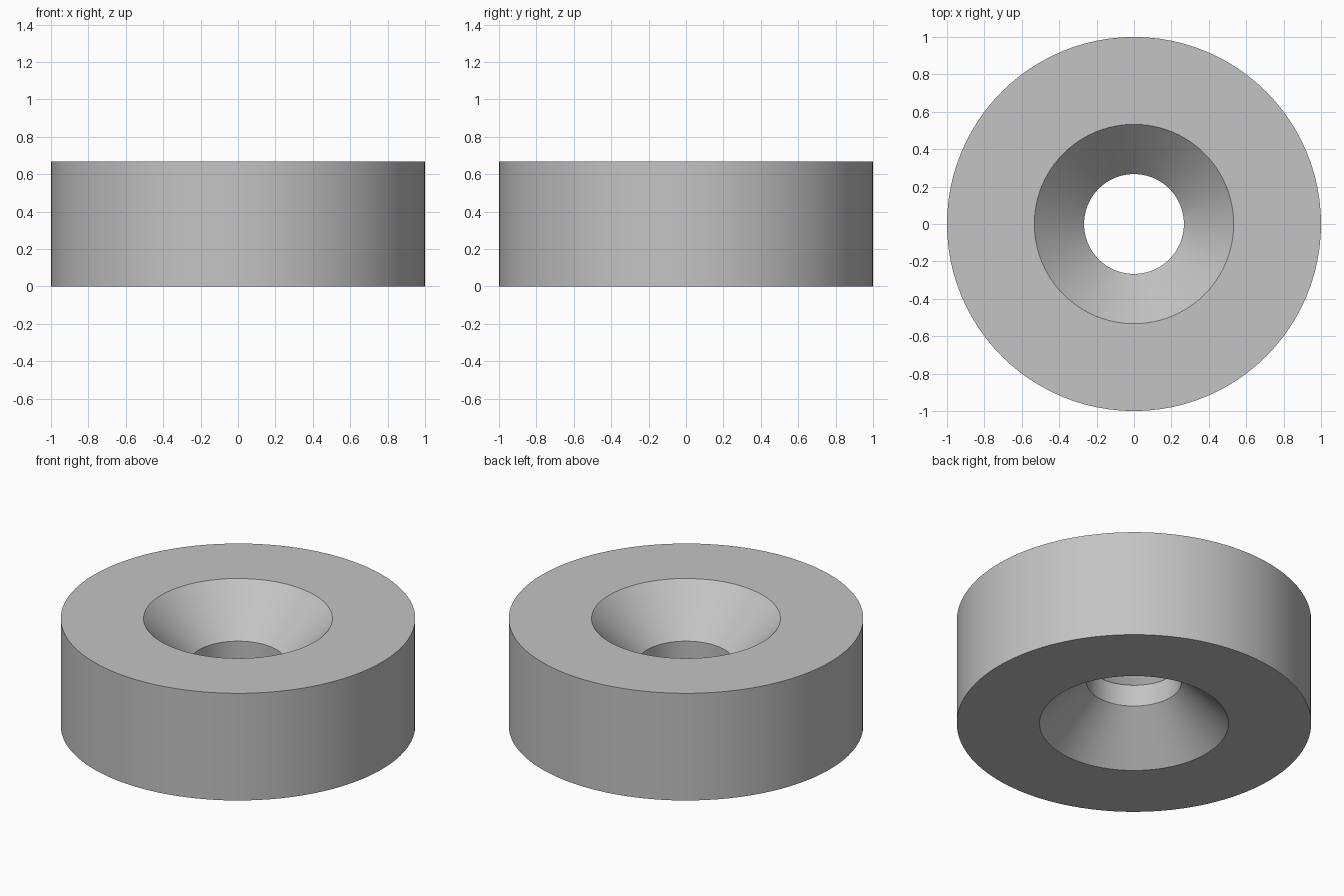
import bpy
import bmesh
import math

cube = bpy.data.objects.get("Cube")
if cube:
    bpy.data.objects.remove(cube, do_unlink=True)

# Main dimensions
HEIGHT = 0.667
OUTER = 1.0
RIM = 0.533
BORE = 0.267
SINK = RIM - BORE  # 45 degree countersink
SEGMENTS = 96

# Plain grey material
grey = bpy.data.materials.new("plain grey")
grey.use_nodes = True
color = (0.55, 0.55, 0.55, 1.0)
grey.diffuse_color = color
grey.node_tree.nodes["Principled BSDF"].inputs["Base Color"].default_value = color

# Closed cross-section: outer wall, top, countersink, bore, lower countersink
profile = [
    (OUTER, 0), (OUTER, HEIGHT), (RIM, HEIGHT),
    (BORE, HEIGHT - SINK), (BORE, SINK), (RIM, 0),
]

# Revolve the section into a ring with a countersunk hole on both faces
bm = bmesh.new()
verts = [bm.verts.new((r, 0, z)) for r, z in profile]
edges = [bm.edges.new((v, verts[(i + 1) % len(verts)])) for i, v in enumerate(verts)]
bmesh.ops.spin(bm, geom=verts + edges, cent=(0, 0, 0), axis=(0, 0, 1),
               angle=math.tau, steps=SEGMENTS, use_merge=False)
bmesh.ops.remove_doubles(bm, verts=bm.verts[:], dist=0.0001)
bmesh.ops.recalc_face_normals(bm, faces=bm.faces[:])

mesh = bpy.data.meshes.new("countersunk_ring")
bm.to_mesh(mesh)
bm.free()
mesh.materials.append(grey)
ring = bpy.data.objects.new("countersunk_ring", mesh)
bpy.context.collection.objects.link(ring)

# Smooth round walls with crisp rims
bpy.ops.object.select_all(action="DESELECT")
ring.select_set(True)
bpy.context.view_layer.objects.active = ring
bpy.ops.object.shade_smooth_by_angle(angle=math.radians(30))
